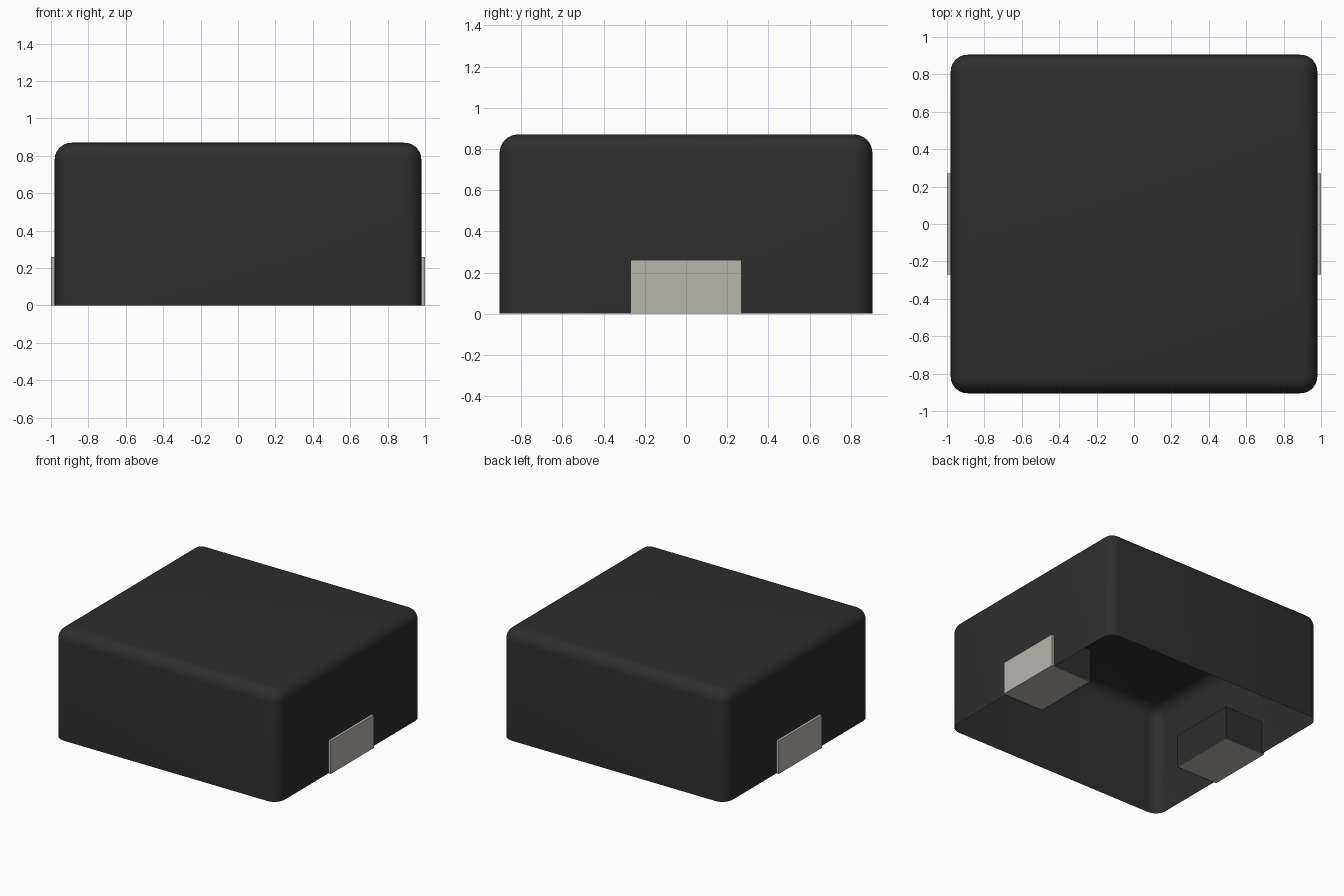
import bpy, bmesh, math

old = bpy.data.objects.get("Cube")
if old:
    bpy.data.objects.remove(old, do_unlink=True)


def material(name, rgb):
    m = bpy.data.materials.new(name)
    m.use_nodes = True
    colour = (*rgb, 1)
    m.diffuse_color = colour
    m.node_tree.nodes["Principled BSDF"].inputs["Base Color"].default_value = colour
    return m


BLACK = material("black casing", (0.027, 0.027, 0.027))
METAL = material("tinned metal", (0.48, 0.46, 0.41))


def box(name, lo, hi, mat, open_sides=(), bevel=0, segments=1):
    """Box between two corners; faces pointing along open_sides are left out."""
    bm = bmesh.new()
    bmesh.ops.create_cube(bm, size=1)
    for v in bm.verts:
        v.co = [(a + b) / 2 + c * (b - a) for a, b, c in zip(lo, hi, v.co)]
    bm.normal_update()
    gone = [f for f in bm.faces
            if any(sum(n * d for n, d in zip(f.normal, side)) > 0.9 for side in open_sides)]
    bmesh.ops.delete(bm, geom=gone, context='FACES')
    if bevel:
        edges = [e for e in bm.edges if not e.is_boundary]
        bmesh.ops.bevel(bm, geom=edges, offset=bevel, segments=segments,
                        profile=0.5, affect='EDGES')
    mesh = bpy.data.meshes.new(name)
    bm.to_mesh(mesh)
    bm.free()
    mesh.materials.append(mat)
    ob = bpy.data.objects.new(name, mesh)
    bpy.context.collection.objects.link(ob)
    return ob


# Rounded hollow casing, open underneath
DOWN = (0, 0, -1)
casing = box("casing", (-0.98, -0.905, 0), (0.98, 0.905, 0.87), BLACK, [DOWN], 0.09, 8)
bpy.context.view_layer.objects.active = casing
casing.select_set(True)
bpy.ops.object.shade_smooth_by_angle(angle=math.radians(35))

# Metal terminal at each end, seated in a socket moulded into the casing
for side, s in (("left", 1), ("right", -1)):
    def span(inner, outer):
        return sorted((s * inner, s * outer))

    x0, x1 = span(0.64, 1.0)
    box(side + "_terminal", (x0, -0.27, 0), (x1, 0.27, 0.26), METAL)
    x0, x1 = span(0.637, 0.979)
    box(side + "_socket", (x0, -0.273, 0), (x1, 0.273, 0.263), BLACK, [DOWN, (s, 0, 0)])
